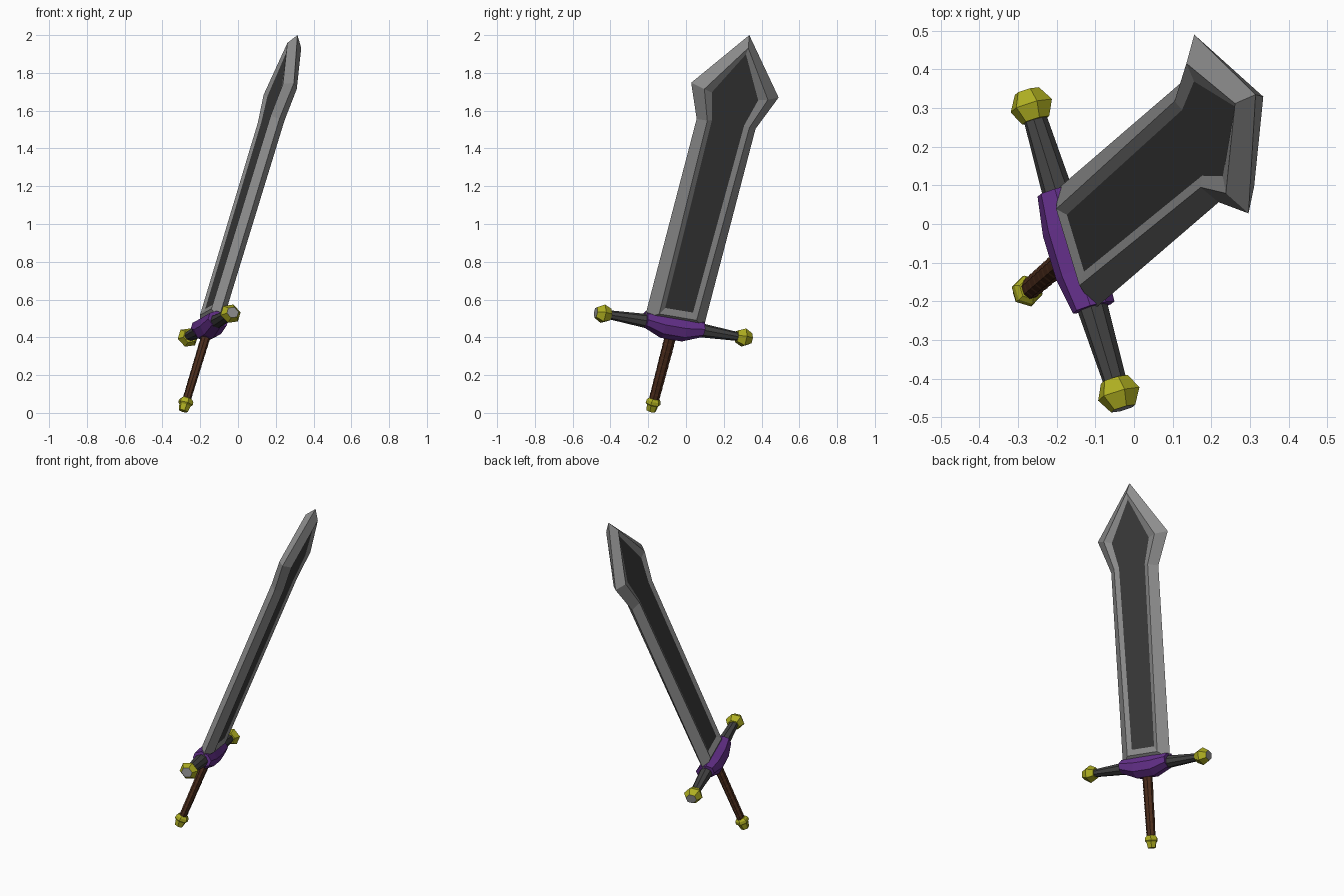
import bpy, bmesh, math
from mathutils import Matrix, Vector

if "Cube" in bpy.data.objects:
    bpy.data.objects.remove(bpy.data.objects["Cube"])

# Tilted sword frame: length runs pommel to tip, width runs along the guard
ORIGIN = Vector((-0.29, -0.185, 0.01))
LENGTH = Vector((0.282, 0.2425, 0.928)).normalized()
WIDTH = Vector((-0.2875, 0.944, -0.1625))
WIDTH = (WIDTH - LENGTH * WIDTH.dot(LENGTH)).normalized()
THICK = WIDTH.cross(LENGTH)
FRAME = Matrix((THICK, WIDTH, LENGTH)).transposed().to_4x4()
FRAME.translation = ORIGIN


def material(name, rgb):
    m = bpy.data.materials.new(name)
    m.diffuse_color = (*rgb, 1)
    m.use_nodes = True
    m.node_tree.nodes["Principled BSDF"].inputs["Base Color"].default_value = m.diffuse_color
    return m


STEEL = material("steel", (0.27, 0.27, 0.27))
DARK = material("dark_panel", (0.045, 0.045, 0.045))
IRON = material("dark_iron", (0.055, 0.055, 0.055))
PURPLE = material("purple", (0.13, 0.03, 0.26))
GOLD = material("gold", (0.42, 0.42, 0.015))
LEATHER = material("brown_leather", (0.075, 0.027, 0.012))


def finish(bm, name, *mats):
    bmesh.ops.recalc_face_normals(bm, faces=bm.faces)
    bm.transform(FRAME)
    me = bpy.data.meshes.new(name)
    bm.to_mesh(me)
    bm.free()
    for m in mats:
        me.materials.append(m)
    bpy.context.collection.objects.link(bpy.data.objects.new(name, me))


def bridge(bm, a, b):
    for i in range(len(a)):
        j = (i + 1) % len(a)
        bm.faces.new((a[i], a[j], b[j], b[i]))


def loft(name, place, stations, sides, *mats, cap_mat=0):
    """Stations are (position, radius_u, radius_v); place maps (pos, u, v) to the frame."""
    bm = bmesh.new()
    rings = []
    for pos, ru, rv in stations:
        ring = []
        for k in range(sides):
            t = 2 * math.pi * (k + 0.5) / sides
            ring.append(bm.verts.new(place(pos, ru * math.cos(t), rv * math.sin(t))))
        rings.append(ring)
    for a, b in zip(rings, rings[1:]):
        bridge(bm, a, b)
    bm.faces.new(rings[0])
    bm.faces.new(rings[-1]).material_index = cap_mat
    finish(bm, name, *mats)


def upright(s, u, v):
    return (u, v, s)


# Blade: sharp edge, raised rim and sunken dark panel, mirrored on both faces
def outline(bm, half, n):
    pts = half + [(-w, s) for w, s in reversed(half[:-1])]
    return [bm.verts.new((n, w, s)) for w, s in pts]


EDGE = [(0.165, 0.50), (0.165, 1.638), (0.245, 1.83), (0, 2.144)]
RIM = [(0.105, 0.55), (0.118, 1.65), (0.178, 1.82), (0, 2.085)]
PANEL = [(0.078, 0.585), (0.09, 1.655), (0.13, 1.805), (0, 2.045)]

bm = bmesh.new()
edge = outline(bm, EDGE, 0)
for side in (1, -1):
    rim = outline(bm, RIM, 0.04 * side)
    panel = outline(bm, PANEL, 0.029 * side)
    bridge(bm, edge, rim)
    bridge(bm, rim, panel)
    bm.faces.new(panel).material_index = 1
finish(bm, "blade", STEEL, DARK)

# Guard centre: purple block with a belly below
BELLY = {0.16: 0.496, 0.06: 0.477}


def guard_place(w, u, v):
    return (u, w, BELLY[abs(w)] + v)


loft("guard_centre", guard_place,
     [(-0.16, 0.058, 0.043), (-0.06, 0.066, 0.066),
      (0.06, 0.066, 0.066), (0.16, 0.058, 0.043)], 8, PURPLE)

# Guard arms and end knobs on both sides
for side, label in ((-1, "front"), (1, "back")):
    def along(w, u, v, side=side):
        return (u, side * w, 0.487 + v)
    loft(label + "_guard_arm", along,
         [(0.14, 0.041, 0.038), (0.37, 0.031, 0.022)], 8, IRON)
    loft(label + "_guard_knob", along,
         [(0.355, 0.038, 0.034), (0.395, 0.058, 0.052), (0.435, 0.034, 0.03)],
         6, GOLD, STEEL, cap_mat=1)

# Grip with shallow wrapped bands
bands = 9
grip = []
for i in range(bands):
    s0 = 0.06 + 0.37 * i / bands
    grow = 1 + 0.015 * i
    grip += [(s0, 0.021 * grow, 0.027 * grow),
             (s0 + 0.034, 0.0225 * grow, 0.029 * grow)]
loft("grip", upright, grip, 8, LEATHER)

# Pommel
loft("pommel", upright,
     [(0, 0.025, 0.025), (0.033, 0.032, 0.032), (0.042, 0.041, 0.041),
      (0.06, 0.039, 0.039), (0.072, 0.028, 0.028)], 6, GOLD)
